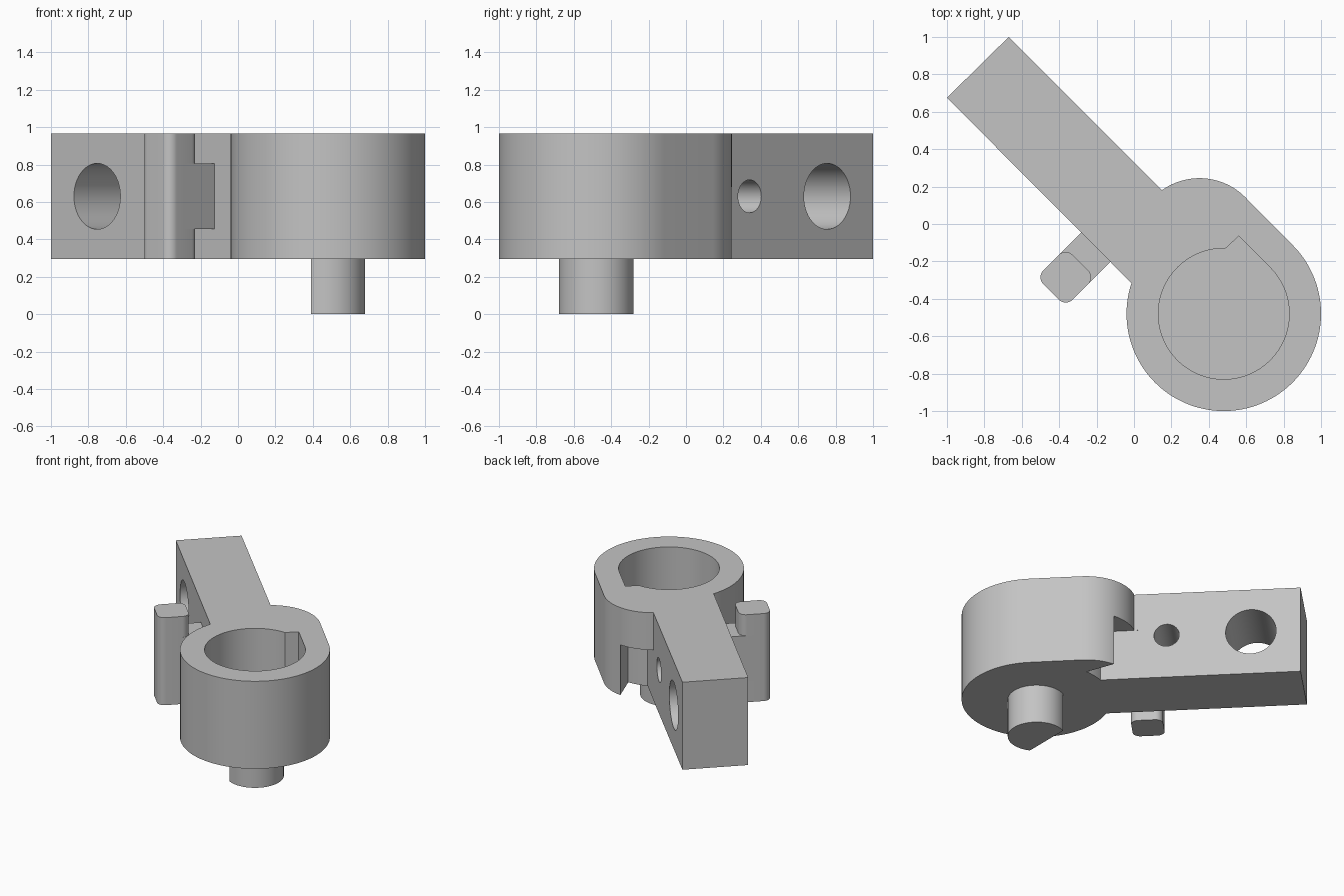
import bpy
import bmesh
from math import sin, cos, radians, pi
from mathutils import Matrix, Vector

cube = bpy.data.objects.get("Cube")
if cube:
    bpy.data.objects.remove(cube, do_unlink=True)

grey = bpy.data.materials.new("plain grey")
grey.use_nodes = True
grey.diffuse_color = (0.55, 0.55, 0.55, 1)
grey.node_tree.nodes["Principled BSDF"].inputs["Base Color"].default_value = grey.diffuse_color

BOTTOM, TOP = 0.295, 0.965
HUB = (0.48, -0.48)
LOBE = (0.35, -0.10)


def arc(centre, radius, start, end, steps=64):
    angles = [radians(start + (end - start) * i / steps) for i in range(steps + 1)]
    return [(centre[0] + radius * cos(a), centre[1] + radius * sin(a)) for a in angles]


def make_object(name, bm):
    bmesh.ops.recalc_face_normals(bm, faces=bm.faces)
    mesh = bpy.data.meshes.new(name)
    bm.to_mesh(mesh)
    bm.free()
    mesh.materials.append(grey)
    obj = bpy.data.objects.new(name, mesh)
    bpy.context.collection.objects.link(obj)
    return obj


def extrude(name, profile, low, high):
    bm = bmesh.new()
    face = bm.faces.new([bm.verts.new((x, y, low)) for x, y in profile])
    result = bmesh.ops.extrude_face_region(bm, geom=[face])
    verts = [v for v in result["geom"] if isinstance(v, bmesh.types.BMVert)]
    bmesh.ops.translate(bm, verts=verts, vec=(0, 0, high - low))
    return make_object(name, bm)


def cross_hole(name, centre, radius):
    # Cylinder running straight across the bar
    turn = Vector((1, 1, 0)).to_track_quat("Z", "Y").to_matrix().to_4x4()
    bm = bmesh.new()
    bmesh.ops.create_cone(bm, cap_ends=True, segments=48, radius1=radius, radius2=radius,
                          depth=0.8, matrix=Matrix.Translation(centre) @ turn)
    return make_object(name, bm)


def activate(obj):
    bpy.ops.object.select_all(action="DESELECT")
    obj.select_set(True)
    bpy.context.view_layer.objects.active = obj


def cut(obj, cutter):
    mod = obj.modifiers.new("cut", "BOOLEAN")
    mod.operation = "DIFFERENCE"
    mod.solver = "EXACT"
    mod.object = cutter
    activate(obj)
    bpy.ops.object.modifier_apply(modifier=mod.name)
    bpy.data.objects.remove(cutter, do_unlink=True)


def diagonal(points, centre):
    # Turn a local outline by 45 degrees to line up with the bar
    c = cos(pi / 4)
    return [(centre[0] + c * (u - v), centre[1] + c * (u + v)) for u, v in points]


# Arm: diagonal bar, pawl lobe and round hub in one outline
outline = [(-1, 0.675), (-0.67, 1)]
outline += arc(LOBE, 0.345, 125.5, 45, 32)
outline += arc(HUB, 0.52, 45, -198.4, 96)
arm = extrude("ratchet_arm", outline, BOTTOM, TOP)

# Bore with a pointed notch, closed at the base
bore = arc(HUB, 0.35, 45, -271.6, 96) + [(0.56, -0.065)]
cut(arm, extrude("bore_cutter", bore, 0.39, TOP + 0.1))

# Pocket beneath the lobe, open to the side and the base
pocket = [(0.1, 0.23)] + arc(HUB, 0.52, 108.5, 92, 10) + [(0.365, 0.3)]
cut(arm, extrude("pocket_cutter", pocket, BOTTOM - 0.1, 0.68))

# Two holes through the bar
cut(arm, cross_hole("large_hole_cutter", (-0.59, 0.59, 0.63), 0.176))
cut(arm, cross_hole("small_hole_cutter", (-0.175, 0.175, 0.63), 0.088))

# Drive shaft with one flat side
shaft = extrude("drive_shaft", arc(HUB, 0.2, -116.7, 116.7), 0, BOTTOM + 0.02)

# Rounded slider post and the neck joining it to the bar
half, r = 0.111, 0.053
rounded = []
for i, (sx, sy) in enumerate([(1, 1), (-1, 1), (-1, -1), (1, -1)]):
    rounded += arc((sx * (half - r), sy * (half - r)), r, 90 * i, 90 * i + 90, 10)
POST = (-0.365, -0.285)
post = extrude("slider_post", diagonal(rounded, POST), BOTTOM, TOP)
neck_outline = [(0, -half), (0.245, -half), (0.245, half), (0, half)]
neck = extrude("slider_neck", diagonal(neck_outline, POST), 0.455, 0.805)

for part in (arm, shaft, post, neck):
    activate(part)
    bpy.ops.object.shade_smooth_by_angle(angle=radians(30))
